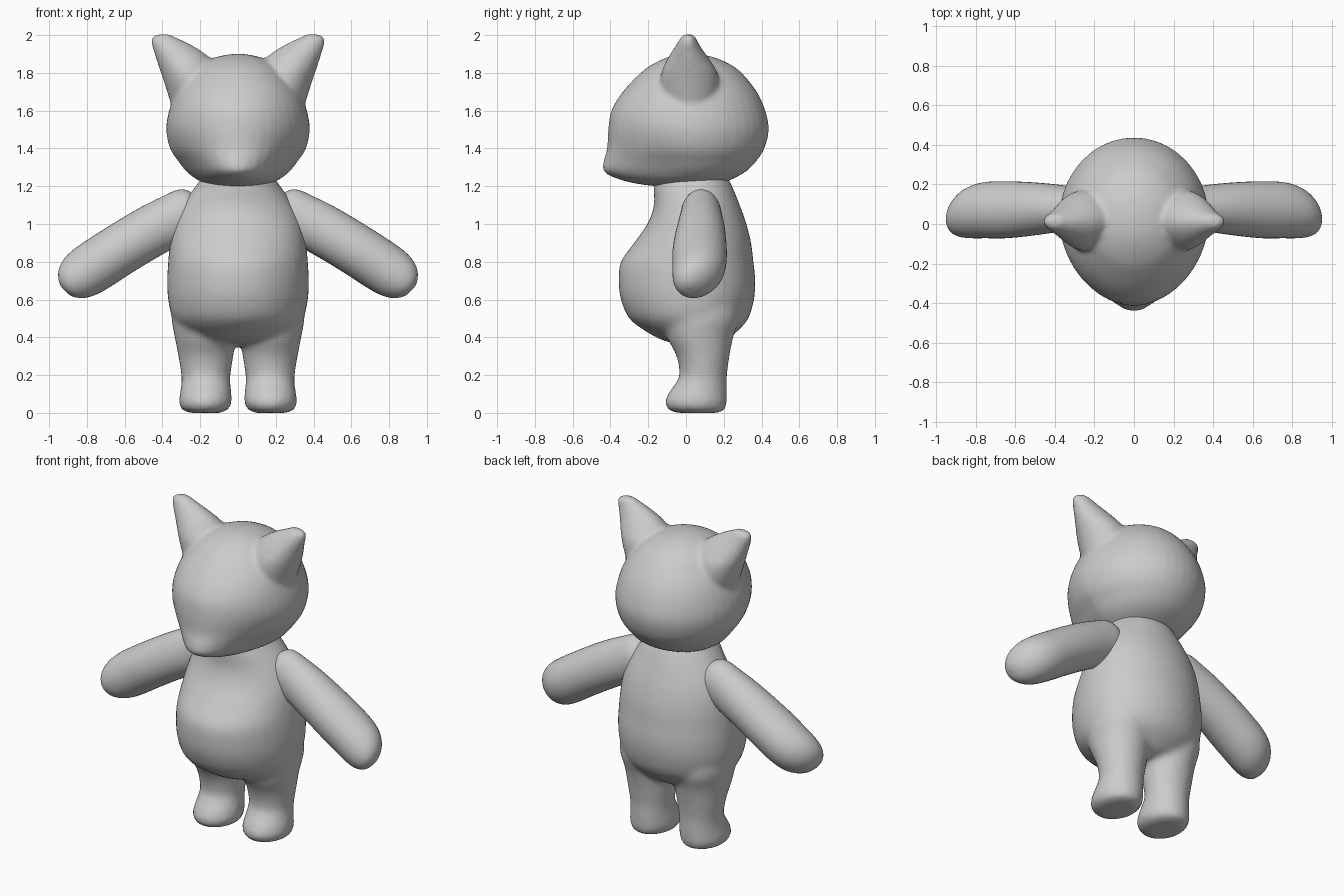
import bpy, bmesh, math
from mathutils import Vector

if "Cube" in bpy.data.objects:
    bpy.data.objects.remove(bpy.data.objects["Cube"])

grey = bpy.data.materials.new("soft grey")
grey.diffuse_color = (0.6, 0.6, 0.6, 1)
grey.use_nodes = True
grey.node_tree.nodes["Principled BSDF"].inputs["Base Color"].default_value = grey.diffuse_color
SIDES = 40


def smooth_rows(rows, steps=5):
    """Catmull-Rom interpolation of a list of number tuples."""
    out = []
    for i in range(len(rows) - 1):
        p = [rows[max(0, min(len(rows) - 1, i + k))] for k in (-1, 0, 1, 2)]
        for s in range(steps):
            t = s / steps
            out.append([0.5 * (2 * b + (c - a) * t + (2 * a - 5 * b + 4 * c - d) * t * t
                        + (3 * b - a - 3 * c + d) * t ** 3) for a, b, c, d in zip(*p)])
    return out + [list(rows[-1])]


def skin(name, rings):
    """Closed tube through a list of point rings."""
    bm = bmesh.new()
    loops = [[bm.verts.new(p) for p in ring] for ring in rings]
    for a, b in zip(loops, loops[1:]):
        for i in range(SIDES):
            j = (i + 1) % SIDES
            bm.faces.new((a[i], a[j], b[j], b[i]))
    bm.faces.new(loops[0][::-1])
    bm.faces.new(loops[-1])
    bmesh.ops.recalc_face_normals(bm, faces=bm.faces)
    me = bpy.data.meshes.new(name)
    bm.to_mesh(me)
    bm.free()
    me.materials.append(grey)
    me.shade_smooth()
    ob = bpy.data.objects.new(name, me)
    bpy.context.collection.objects.link(ob)
    return ob


def upright(name, rows, cy=None, side=1):
    """Rows: z, left x, right x, front y, back y, front sharpness."""
    rings = []
    for z, x0, x1, yf, yb, sharp in smooth_rows(rows):
        mid = (yf + yb) / 2 if cy is None else min(max(cy, yf), yb)
        ring = []
        for i in range(SIDES):
            a = 2 * math.pi * i / SIDES
            c = math.cos(a)
            y = mid - (mid - yf) * c ** sharp if c > 0 else mid - (yb - mid) * c
            ring.append((side * ((x0 + x1) / 2 + (x1 - x0) / 2 * math.sin(a)), y, z))
        rings.append(ring)
    return skin(name, rings)


def fuse(name, parts, voxel, rounds):
    """Blend overlapping parts into one soft skin."""
    bpy.ops.object.select_all(action='DESELECT')
    for p in parts:
        p.select_set(True)
    ob = bpy.context.view_layer.objects.active = parts[0]
    bpy.ops.object.join()
    ob.name = name
    m = ob.modifiers.new("blend", 'REMESH')
    m.mode, m.voxel_size, m.use_smooth_shade = 'VOXEL', voxel, True
    m = ob.modifiers.new("soften", 'SMOOTH')
    m.factor, m.iterations = 0.5, rounds
    return ob


# Torso with a round belly
torso = upright("torso", [
    (1.27, -.17, .17, -.14, .20, 1), (1.22, -.21, .21, -.17, .235, 1),
    (1.1, -.295, .295, -.17, .285, 1), (1.0, -.34, .34, -.205, .32, 1),
    (.9, -.36, .36, -.275, .345, 1), (.8, -.37, .37, -.345, .357, 1),
    (.7, -.375, .375, -.357, .367, 1), (.6, -.37, .37, -.345, .36, 1),
    (.5, -.345, .345, -.30, .33, 1), (.43, -.28, .28, -.21, .27, 1),
    (.38, -.17, .17, -.11, .2, 1), (.36, -.04, .04, 0, .09, 1)], 0.06)

# Legs with feet
leg_rows = [
    (.0, .10, .25, -.04, .16, 1), (.012, .06, .29, -.085, .20, 1),
    (.05, .035, .312, -.11, .215, 1), (.1, .035, .308, -.095, .217, 1),
    (.15, .04, .30, -.06, .217, 1), (.2, .04, .30, -.035, .217, 1),
    (.3, .025, .316, -.05, .23, 1), (.4, .01, .335, -.10, .25, 1),
    (.5, .02, .352, -.12, .28, 1), (.6, .06, .35, -.1, .27, 1)]
legs = [upright("leg", leg_rows, None, s) for s in (1, -1)]
fuse("body_and_legs", [torso] + legs, 0.02, 3)

# Head with a pointed snout
head = upright("head", [
    (1.9, -.03, .03, -.02, .06, 1), (1.885, -.11, .11, -.09, .14, 1),
    (1.85, -.19, .19, -.17, .225, 1), (1.8, -.25, .25, -.24, .295, 1),
    (1.7, -.325, .325, -.335, .375, 1), (1.6, -.365, .365, -.395, .42, 1.05),
    (1.5, -.38, .38, -.412, .438, 1.15), (1.4, -.36, .36, -.418, .415, 1.4),
    (1.33, -.315, .315, -.437, .37, 1.7), (1.28, -.275, .275, -.437, .32, 1.8),
    (1.24, -.225, .225, -.365, .25, 1.5), (1.21, -.16, .16, -.24, .17, 1.2),
    (1.19, -.05, .05, -.05, .07, 1)], 0.02)

# Ears
ear_rows = [
    (1.6, .18, .345, -.08, .12, 1.3), (1.7, .12, .375, -.13, .17, 1.3),
    (1.8, .11, .408, -.13, .165, 1.3), (1.87, .14, .432, -.10, .125, 1.3),
    (1.92, .20, .448, -.07, .09, 1.2), (1.96, .27, .46, -.045, .065, 1.2),
    (1.99, .335, .455, -.025, .05, 1), (2.004, .36, .42, -.01, .035, 1)]
ears = [upright("ear", ear_rows, None, s) for s in (1, -1)]
fuse("head_and_ears", [head] + ears, 0.016, 3)

# Arms: rows of x, y, z, radius in the front plane, radius in depth
arm_rows = [
    (.20, .08, 1.09, .06, .06), (.25, .08, 1.07, .125, .10),
    (.35, .08, 1.02, .135, .115), (.45, .078, .968, .137, .128),
    (.55, .075, .91, .137, .138), (.65, .072, .848, .137, .144),
    (.75, .07, .783, .137, .142), (.82, .06, .737, .131, .132),
    (.87, .045, .704, .113, .112), (.905, .03, .681, .083, .082),
    (.925, .02, .668, .045, .045), (.932, .018, .663, .008, .008)]
for side, label in ((1, "left"), (-1, "right")):
    pts = smooth_rows(arm_rows)
    rings = []
    for k, (x, y, z, r, d) in enumerate(pts):
        a, b = pts[max(k - 1, 0)], pts[min(k + 1, len(pts) - 1)]
        n = Vector((a[2] - b[2], 0, b[0] - a[0])).normalized()
        rings.append([(side * (x + n.x * r * math.cos(t)), y + d * math.sin(t),
                       z + n.z * r * math.cos(t))
                      for t in (2 * math.pi * i / SIDES for i in range(SIDES))])
    skin(label + "_arm", rings)
